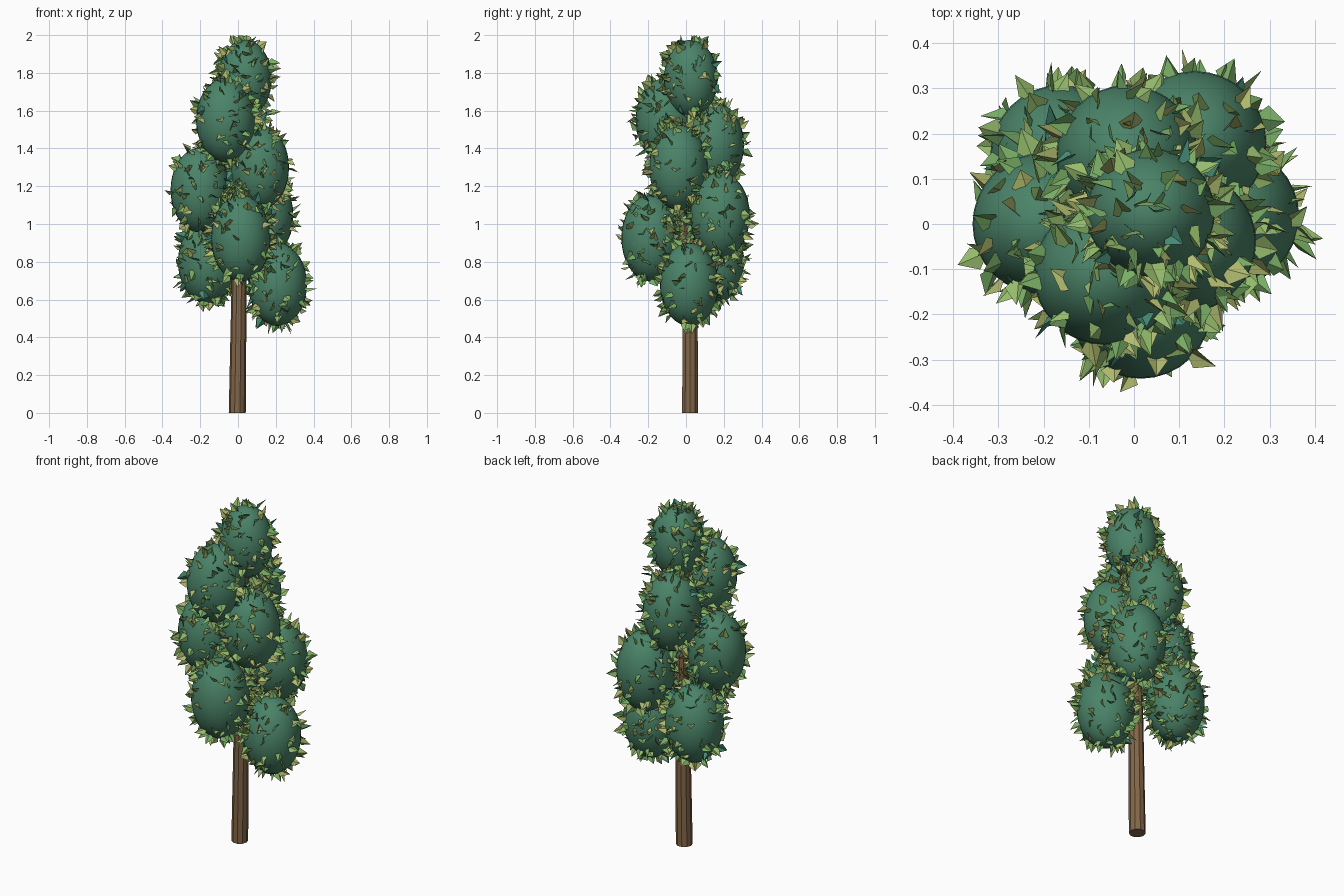
import bpy, bmesh, math, random
from mathutils import Vector, Matrix

if "Cube" in bpy.data.objects:
    bpy.data.objects.remove(bpy.data.objects["Cube"])

random.seed(4)


def material(name, rgb):
    m = bpy.data.materials.new(name)
    m.diffuse_color = (*rgb, 1)
    m.use_nodes = True
    m.node_tree.nodes["Principled BSDF"].inputs["Base Color"].default_value = m.diffuse_color
    return m


def finish(bm, name, mats):
    me = bpy.data.meshes.new(name)
    bm.to_mesh(me)
    bm.free()
    for m in mats:
        me.materials.append(m)
    ob = bpy.data.objects.new(name, me)
    bpy.context.collection.objects.link(ob)
    return ob


bark = material("bark", (0.23, 0.135, 0.065))
foliage = material("foliage", (0.07, 0.23, 0.14))
leaf_mats = [material("leaf_green", (0.19, 0.42, 0.13)),
             material("leaf_light", (0.3, 0.5, 0.15)),
             material("leaf_olive", (0.44, 0.5, 0.16)),
             material("leaf_teal", (0.06, 0.26, 0.18))]

# Trunk: slightly leaning, tapered ten-sided post
bm = bmesh.new()
rings = []
for x, y, z, r in [(-0.004, 0.022, 0, 0.045), (0.006, 0.022, 0.7, 0.04),
                   (0.02, 0.022, 1.3, 0.03), (0.03, 0.022, 1.75, 0.018)]:
    rings.append([bm.verts.new((x + r * math.cos(a * math.tau / 10),
                                y + r * math.sin(a * math.tau / 10), z)) for a in range(10)])
for lo, hi in zip(rings, rings[1:]):
    for i in range(10):
        j = (i + 1) % 10
        bm.faces.new((lo[i], lo[j], hi[j], hi[i]))
bm.faces.new(rings[0][::-1])
bm.faces.new(rings[-1])
finish(bm, "trunk", [bark])

# Foliage clumps: centre x, y, z, horizontal radius, vertical radius
clumps = [
    (0.037, 0.025, 1.77, 0.142, 0.205),
    (-0.065, -0.11, 1.55, 0.157, 0.222),
    (-0.015, 0.15, 1.42, 0.157, 0.225),
    (0.115, -0.04, 1.3, 0.155, 0.225),
    (-0.2, 0.0, 1.18, 0.157, 0.225),
    (0.135, 0.18, 1.045, 0.158, 0.23),
    (0.015, -0.185, 0.925, 0.157, 0.23),
    (0.21, 0.017, 0.68, 0.155, 0.22),
    (-0.16, 0.15, 0.8, 0.158, 0.222),
]
for n, (x, y, z, r, h) in enumerate(clumps):
    bm = bmesh.new()
    bmesh.ops.create_uvsphere(bm, u_segments=32, v_segments=18, radius=1,
                              matrix=Matrix.Translation((x, y, z)) @ Matrix.Diagonal((r, r, h, 1)))
    for f in bm.faces:
        f.smooth = True
    finish(bm, f"foliage_clump_{n + 1}", [foliage])


def gauss_vec():
    return Vector([random.gauss(0, 1) for _ in range(3)])


def buried(p, skip):
    return any(k != skip and ((p.x - x) / r) ** 2 + ((p.y - y) / r) ** 2 + ((p.z - z) / h) ** 2 < 0.85
               for k, (x, y, z, r, h) in enumerate(clumps))


def add_leaf(bm, base, along):
    """Folded kite: two triangles meeting along a raised spine."""
    side = along.cross(gauss_vec()).normalized()
    fold = along.cross(side)
    length = random.uniform(0.06, 0.085)
    w = random.uniform(0.02, 0.03)
    mid = base + along * length * 0.42
    v = [bm.verts.new(q) for q in (base, mid + side * w - fold * 0.012,
                                   base + along * length, mid - side * w - fold * 0.012)]
    m = random.choices(range(4), (4, 4, 3, 0.6))[0]
    for tri in ((v[0], v[1], v[2]), (v[0], v[2], v[3])):
        bm.faces.new(tri).material_index = m


# Leaves: sticking out of every clump, denser on the sides facing the trunk
bm = bmesh.new()
COUNT = 190
for n, (x, y, z, r, h) in enumerate(clumps):
    inward = Vector((0.02 - x, 0.02 - y, 0)).normalized()
    for i in range(COUNT):
        c = 1 - 2 * (i + 0.5) / COUNT
        a = i * 2.39996 + random.uniform(-0.4, 0.4)
        s = math.sqrt(1 - c * c)
        d = Vector((s * math.cos(a), s * math.sin(a), c))
        p = Vector((x + r * d.x, y + r * d.y, z + h * d.z))
        keep = 0.75 + 0.3 * d.dot(inward)
        if buried(p, n) or random.random() > keep:
            continue
        normal = Vector((d.x / r, d.y / r, d.z / h)).normalized()
        add_leaf(bm, p - normal * 0.02, (normal + 0.5 * gauss_vec()).normalized())

# Leaves filling the gaps around the trunk between the clumps
for i in range(330):
    a, rad = random.uniform(0, math.tau), random.uniform(0.05, 0.17)
    p = Vector((0.015 + rad * math.cos(a), 0.02 + rad * math.sin(a), random.uniform(0.85, 1.65)))
    if not buried(p, -1):
        out = Vector((math.cos(a), math.sin(a), 0.2))
        add_leaf(bm, p, (out + 0.7 * gauss_vec()).normalized())

# Keep leaf tips within the overall height
for v in bm.verts:
    v.co.z = min(v.co.z, 2.0)
finish(bm, "leaves", leaf_mats)
